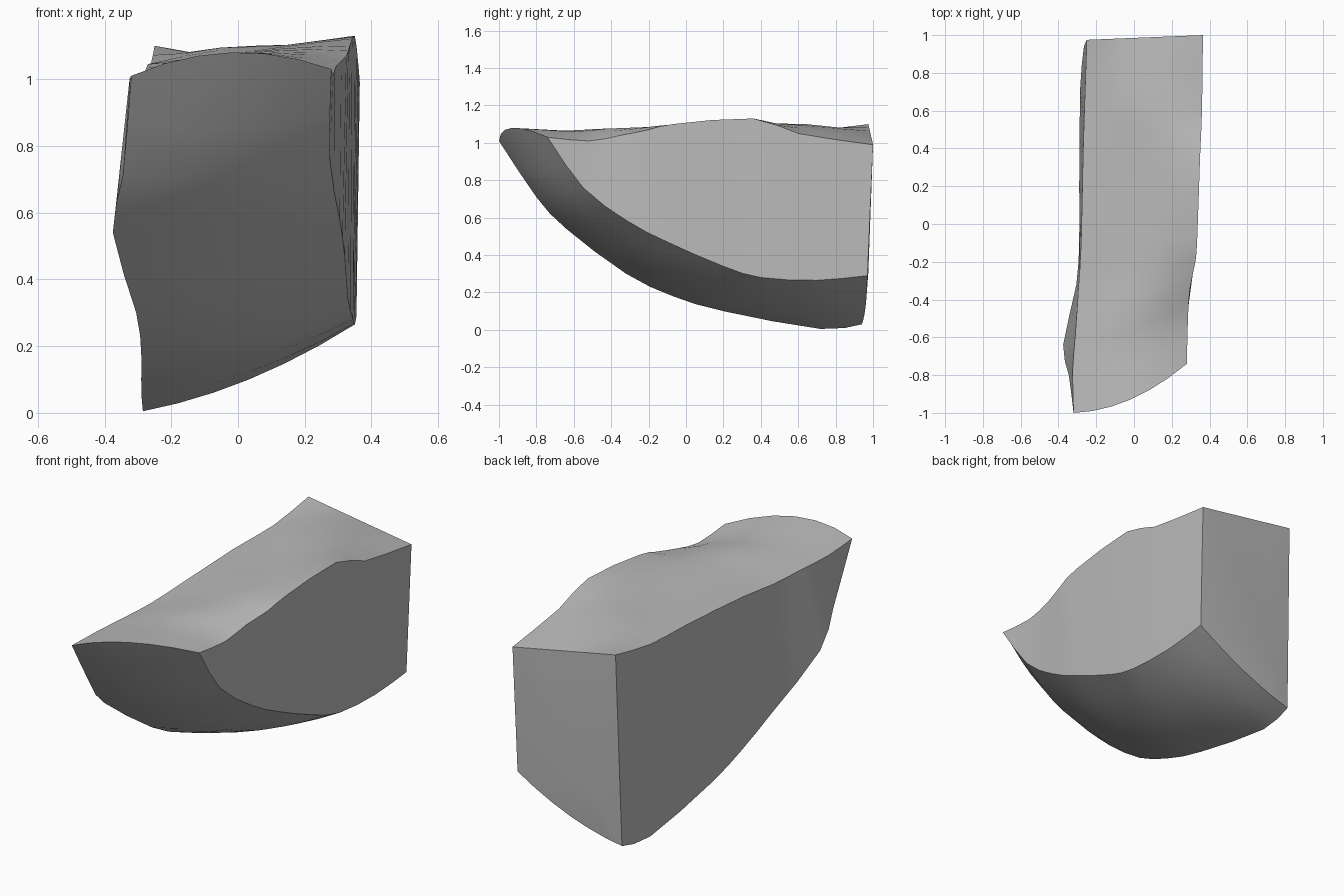
import bpy, bmesh, math
from mathutils import Vector

cube = bpy.data.objects.get("Cube")
if cube:
    bpy.data.objects.remove(cube, do_unlink=True)

# Four edge rails of the wedge, running from the front lip to the back
RAILS = {
    "low_right": [(-.32, -1, 1.01), (-.345, -.8, .71), (-.375, -.64, .54), (-.305, -.32, .3),
                  (-.29, -.07, .18), (-.29, .2, .1), (-.285, .72, .005), (-.265, .94, .03)],
    "top_right": [(-.32, -1, 1.01), (-.325, -.78, 1), (-.31, -.58, 1), (-.295, -.35, 1),
                  (-.28, -.1, 1.02), (-.27, .36, 1.045), (-.26, .68, 1.05), (-.25, .975, 1.1)],
    "low_left": [(.28, -.74, 1.03), (.275, -.55, .76), (.305, -.31, .58), (.32, -.1, .47),
                 (.33, .2, .34), (.345, .4, .28), (.35, .7, .265), (.355, .97, .29)],
    "top_left": [(.28, -.74, 1.03), (.285, -.52, 1.01), (.295, -.35, 1.04), (.325, -.2, 1.07),
                 (.335, -.07, 1.1), (.35, .36, 1.13), (.36, .6, 1.05), (.365, 1, .99)],
}
TOP_CROWN = [.06, .06, .055, .04, .02, 0, .05, 0]
LOW_CROWN = .035
COLUMNS = 6


def refine(points):
    """Insert a smooth midpoint between neighbouring rail points."""
    pts = [Vector(p) for p in points]
    out = []
    for i in range(len(pts) - 1):
        a, b = pts[i], pts[i + 1]
        before = pts[i - 1] if i else a * 2 - b
        after = pts[i + 2] if i + 2 < len(pts) else b * 2 - a
        out += [a, (a + b) * .5625 - (before + after) * .0625]
    return out + [pts[-1]]


def span(a, b, crown):
    """Points from a to b, arched along the crown vector."""
    return [a.lerp(b, k / COLUMNS) + crown * (4 * k * (COLUMNS - k) / COLUMNS ** 2)
            for k in range(COLUMNS + 1)]


rails = {name: refine(points) for name, points in RAILS.items()}
low_a, low_b = rails["low_right"], rails["low_left"]
top_a, top_b = rails["top_right"], rails["top_left"]
crowns = refine([(0, 0, c) for c in TOP_CROWN])
last = len(low_a) - 1

bm = bmesh.new()
rings = []
for i in range(last + 1):
    # The underside bulges along its own normal
    ahead, behind = min(i + 1, last), max(i - 1, 0)
    run = low_a[ahead] + low_b[ahead] - low_a[behind] - low_b[behind]
    bulge = Vector((0, run.z, -run.y)).normalized() * LOW_CROWN
    crown = crowns[i]
    if i == 0:
        bulge = crown = Vector((0, -.06, .06))
    under = span(low_a[i], low_b[i], bulge)
    over = span(top_b[i], top_a[i], crown)
    rings.append([bm.verts.new(p) for p in under + over])

# Underside, sides and top
count = len(rings[0])
for front, back in zip(rings, rings[1:]):
    for k in range(count):
        n = (k + 1) % count
        bm.faces.new((front[k], front[n], back[n], back[k]))

# Broken back face, folded around one low point
hub = bm.verts.new((-.11, .975, .31))
for k in range(count):
    bm.faces.new((rings[-1][k], rings[-1][(k + 1) % count], hub))

bmesh.ops.remove_doubles(bm, verts=bm.verts, dist=.0005)
bmesh.ops.recalc_face_normals(bm, faces=bm.faces)

mesh = bpy.data.meshes.new("stone_fragment")
bm.to_mesh(mesh)
bm.free()
stone = bpy.data.objects.new("stone_fragment", mesh)
bpy.context.collection.objects.link(stone)

# Plain grey stone
grey = bpy.data.materials.new("grey_stone")
grey.use_nodes = True
colour = (.5, .5, .5, 1)
grey.diffuse_color = colour
grey.node_tree.nodes["Principled BSDF"].inputs["Base Color"].default_value = colour
mesh.materials.append(grey)

bpy.ops.object.select_all(action="DESELECT")
stone.select_set(True)
bpy.context.view_layer.objects.active = stone
bpy.ops.object.shade_smooth_by_angle(angle=math.radians(35))
